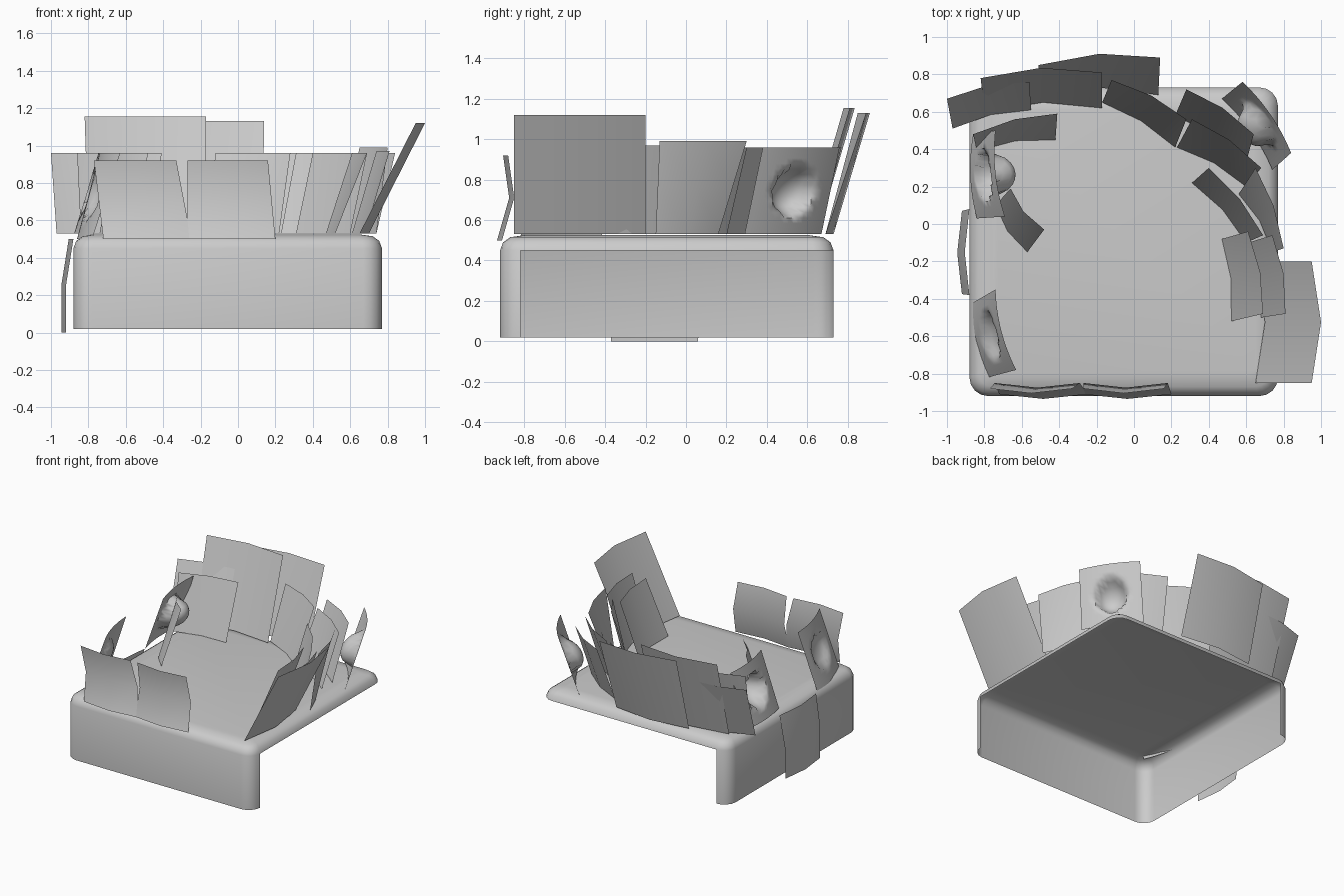
import bpy, bmesh, math
from mathutils import Vector

if "Cube" in bpy.data.objects:
    bpy.data.objects.remove(bpy.data.objects["Cube"])


def finish(name, bm, angle=50):
    me = bpy.data.meshes.new(name)
    bm.to_mesh(me)
    bm.free()
    ob = bpy.data.objects.new(name, me)
    bpy.context.collection.objects.link(ob)
    bpy.ops.object.select_all(action='DESELECT')
    ob.select_set(True)
    bpy.context.view_layer.objects.active = ob
    bpy.ops.object.shade_smooth_by_angle(angle=math.radians(angle))
    return ob


# Rounded rectangle outline, starting at the right end of the front wall
X0, X1, Y0, Y1 = -0.88, 0.77, -0.92, 0.73
SEG = 4


def outline(inset, z, r):
    a, b, c, d = X0 + inset, X1 - inset, Y0 + inset, Y1 - inset
    centres = [(b - r, c + r, 0), (a + r, c + r, -90),
               (a + r, d - r, -180), (b - r, d - r, -270)]
    pts = []
    for cx, cy, start in centres:
        for i in range(SEG + 1):
            t = math.radians(start - 90 * i / SEG)
            pts.append((cx + r * math.cos(t), cy + r * math.sin(t), z))
    return pts


# Ledge: top sheet with rolled rim, and skirts on the front and left only
bm = bmesh.new()
rings = [[bm.verts.new(p) for p in outline(i, z, r)]
         for i, z, r in [(0.12, 0.525, 0.04), (0.05, 0.515, 0.07),
                         (0.015, 0.49, 0.09), (0, 0.45, 0.1)]]
bm.faces.new(rings[0])
n = len(rings[0])
for lo, hi in zip(rings, rings[1:]):
    for i in range(n):
        j = (i + 1) % n
        bm.faces.new((lo[i], lo[j], hi[j], hi[i]))
last = 3 * (SEG + 1)
foot = [bm.verts.new((v.co.x, v.co.y, 0.02)) for v in rings[-1][:last]]
for i in range(last - 1):
    bm.faces.new((rings[-1][i], rings[-1][i + 1], foot[i + 1], foot[i]))
bmesh.ops.recalc_face_normals(bm, faces=bm.faces)
finish("ledge", bm)


# Bent panel between a bottom edge and a top edge; dent pushes the middle inward
def panel(name, b0, b1, t0, t1, z0=0.53, z1=0.96, bu=0.025, bv=0.0, dent=0.0):
    b0, b1 = (Vector((*p, z0)) for p in (b0, b1))
    t0, t1 = (Vector((*p, z1)) for p in (t0, t1))
    edge = (b1 - b0).normalized()
    out = Vector((edge.y, -edge.x, 0))
    if out.dot(b0 + b1) < 0:
        out.negate()
    n = 16 if dent else 2
    size = (b1 - b0).length
    bm = bmesh.new()
    grid = []
    for j in range(n + 1):
        row = []
        for i in range(n + 1):
            u, v = i / n, j / n
            p = b0.lerp(b1, u).lerp(t0.lerp(t1, u), v)
            p += out * (bu * (1 - (2 * u - 1) ** 2) + bv * (1 - (2 * v - 1) ** 2))
            r = math.hypot((u - 0.5) * size, (v - 0.5) * (z1 - z0)) / 0.12
            if r < 1:
                p -= out * dent * math.sqrt(1 - r * r)
            row.append(bm.verts.new(p))
        grid.append(row)
    for j in range(n):
        for i in range(n):
            bm.faces.new((grid[j][i], grid[j][i + 1], grid[j + 1][i + 1], grid[j + 1][i]))
    finish(name, bm, 60)


# Back panels
panel("back_tall_panel_a", (-0.51, 0.69), (0.13, 0.69), (-0.51, 0.85), (0.14, 0.89), z1=1.13, bu=0.04)
panel("back_tall_panel_b", (-0.80, 0.60), (-0.17, 0.62), (-0.82, 0.78), (-0.17, 0.81), z1=1.155, bu=0.04)
panel("back_left_panel_a", (-0.97, 0.51), (-0.55, 0.61), (-1.0, 0.67), (-0.56, 0.76))
panel("back_left_panel_b", (-0.84, 0.39), (-0.42, 0.45), (-0.86, 0.48), (-0.41, 0.59))

# Back right panels
panel("back_right_panel_a", (-0.17, 0.65), (0.22, 0.41), (-0.12, 0.77), (0.28, 0.56))
panel("back_right_panel_b", (0.23, 0.41), (0.60, 0.20), (0.31, 0.56), (0.68, 0.30))
panel("back_right_panel_c", (0.22, 0.58), (0.60, 0.33), (0.28, 0.72), (0.64, 0.48))
panel("back_right_panel_d", (0.47, 0.67), (0.74, 0.29), (0.58, 0.76), (0.84, 0.38), dent=0.12)

# Right panels
panel("right_panel_a", (0.31, 0.22), (0.60, -0.10), (0.40, 0.30), (0.69, -0.06))
panel("right_panel_b", (0.56, 0.16), (0.74, -0.15), (0.65, 0.30), (0.80, -0.13), z1=0.99)
panel("right_panel_c", (0.47, -0.08), (0.52, -0.52), (0.61, -0.04), (0.69, -0.48))
panel("right_panel_d", (0.61, -0.10), (0.68, -0.50), (0.74, -0.06), (0.81, -0.48), z1=0.97)
panel("right_tall_panel", (0.65, -0.20), (0.65, -0.85), (0.95, -0.20), (0.95, -0.85), z1=1.12, bu=0.05)

# Left panels, leaning inward
panel("left_panel_a", (-0.86, 0.48), (-0.84, 0.03), (-0.74, 0.50), (-0.69, 0.04), dent=0.17)
panel("left_panel_b", (-0.74, 0.10), (-0.57, -0.15), (-0.66, 0.19), (-0.48, -0.03))
panel("left_panel_c", (-0.86, -0.42), (-0.78, -0.82), (-0.74, -0.35), (-0.63, -0.78), z0=0.5, dent=0.06)
panel("left_hanging_panel", (-0.92, 0.06), (-0.92, -0.37), (-0.88, 0.08), (-0.88, -0.38), z0=0.0, z1=0.5, bv=0.02)

# Front panels
panel("front_panel_a", (-0.72, -0.91), (-0.25, -0.91), (-0.77, -0.88), (-0.33, -0.88), z0=0.5, z1=0.92, bv=-0.045)
panel("front_panel_b", (-0.27, -0.91), (0.20, -0.91), (-0.27, -0.88), (0.16, -0.88), z0=0.5, z1=0.92, bv=-0.045)
